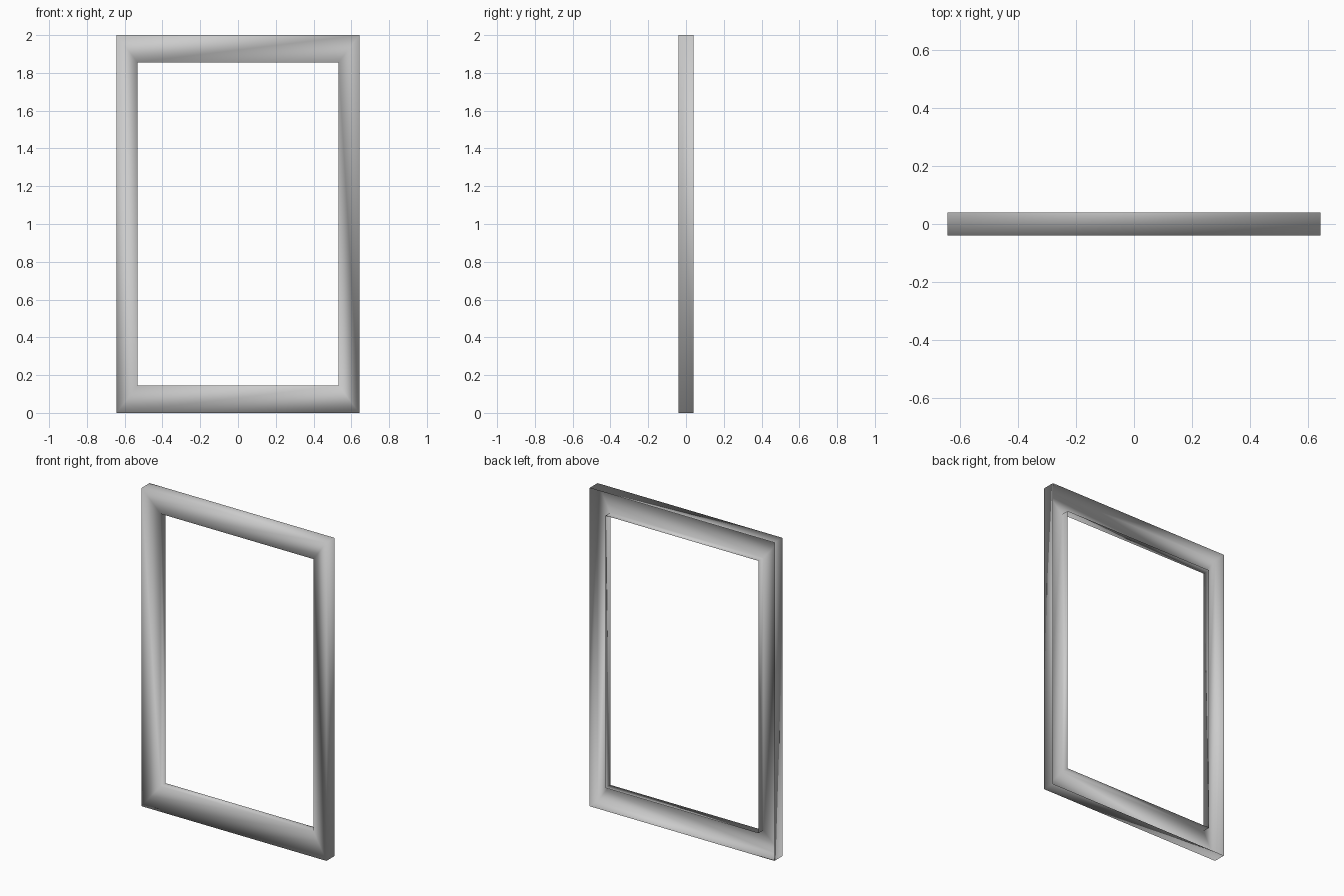
import bpy, bmesh

if "Cube" in bpy.data.objects:
    bpy.data.objects.remove(bpy.data.objects["Cube"])

# Profile swept round the rectangle: (half width, half height, y)
# outer back -> outer front -> recessed inner front -> inner back (back is open)
PROFILE = [
    (0.643, 1.0, 0.04),
    (0.643, 1.0, -0.04),
    (0.532, 0.856, -0.01),
    (0.532, 0.856, 0.04),
]
CORNERS = [(-1, -1), (1, -1), (1, 1), (-1, 1)]

bm = bmesh.new()
rings = [[bm.verts.new((sx * w, y, 1 + sz * h)) for sx, sz in CORNERS]
         for w, h, y in PROFILE]

# Outer wall, sloping face and inner wall, mitred at the corners
for a, b in zip(rings, rings[1:]):
    for i in range(4):
        j = (i + 1) % 4
        f = bm.faces.new((a[i], a[j], b[j], b[i]))
        f.smooth = True
bm.normal_update()

# Make the sloping face point to the front
if bm.faces[:][4].normal.y > 0:
    bmesh.ops.reverse_faces(bm, faces=bm.faces[:])

mesh = bpy.data.meshes.new("frame")
bm.to_mesh(mesh)
bm.free()
frame = bpy.data.objects.new("frame", mesh)
bpy.context.collection.objects.link(frame)
